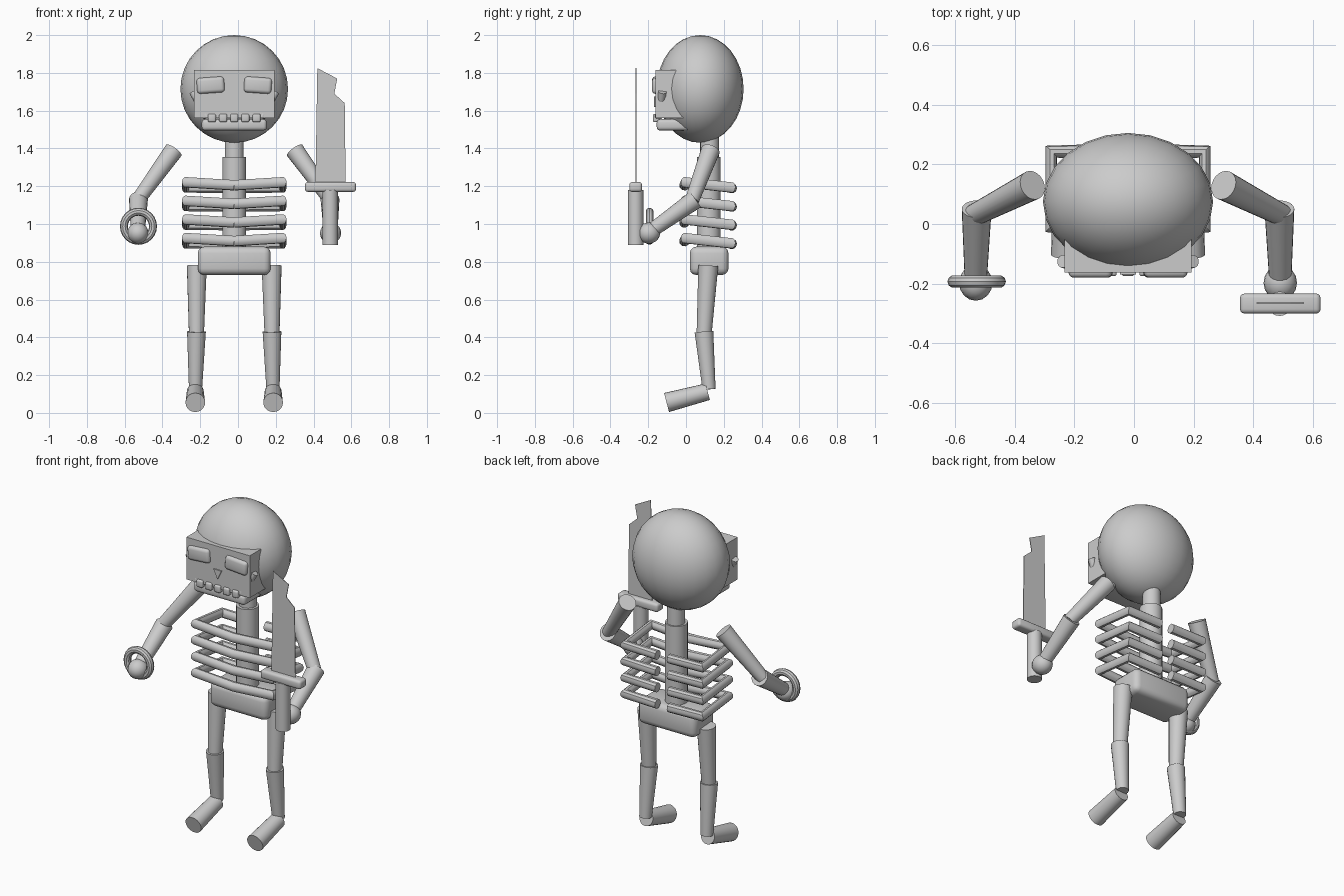
import bpy, bmesh, math
from mathutils import Vector

if "Cube" in bpy.data.objects:
    bpy.data.objects.remove(bpy.data.objects["Cube"])

CX = -0.02  # mirror line of the body

bone = bpy.data.materials.new("bone grey")
bone.diffuse_color = (0.6, 0.6, 0.6, 1)
bone.use_nodes = True
bone.node_tree.nodes["Principled BSDF"].inputs["Base Color"].default_value = bone.diffuse_color


def finish(obj, name, smooth=True):
    obj.name = name
    obj.data.materials.clear()
    obj.data.materials.append(bone)
    if smooth:
        bpy.ops.object.select_all(action='DESELECT')
        obj.select_set(True)
        bpy.context.view_layer.objects.active = obj
        bpy.ops.object.shade_smooth_by_angle(angle=math.radians(35))
    return obj


def mesh_object(name, bm, smooth=True):
    me = bpy.data.meshes.new(name)
    bmesh.ops.recalc_face_normals(bm, faces=bm.faces)
    bm.to_mesh(me)
    bm.free()
    obj = bpy.data.objects.new(name, me)
    bpy.context.collection.objects.link(obj)
    return finish(obj, name, smooth)


def limb(name, a, b, ra, rb, sides=20):
    """Tapered cylinder from point a to point b."""
    a, b = Vector(a), Vector(b)
    bm = bmesh.new()
    bmesh.ops.create_cone(bm, cap_ends=True, segments=sides, radius1=ra,
                          radius2=rb, depth=(b - a).length)
    obj = mesh_object(name, bm)
    obj.rotation_euler = (b - a).to_track_quat('Z', 'Y').to_euler()
    obj.location = (a + b) / 2
    return obj


def box(name, lo, hi, bevel=0.0, tilt=0.0):
    """Box between two corners, with optional rounded edges."""
    lo, hi = Vector(lo), Vector(hi)
    bm = bmesh.new()
    bmesh.ops.create_cube(bm, size=1)
    bmesh.ops.scale(bm, vec=hi - lo, verts=bm.verts)
    if bevel:
        bmesh.ops.bevel(bm, geom=bm.edges[:], offset=bevel, segments=3,
                        profile=0.5, affect='EDGES')
    obj = mesh_object(name, bm)
    obj.location = (lo + hi) / 2
    obj.rotation_euler.y = tilt
    return obj


def ball(name, center, size, segments=24, rings=16):
    bm = bmesh.new()
    bmesh.ops.create_uvsphere(bm, u_segments=segments, v_segments=rings, radius=1)
    bmesh.ops.scale(bm, vec=size, verts=bm.verts)
    obj = mesh_object(name, bm)
    obj.location = center
    return obj


def prism(name, outline, y0, y1):
    """Extrude an x-z outline along y."""
    bm = bmesh.new()
    face = bm.faces.new([bm.verts.new((x, y0, z)) for x, z in outline])
    ext = bmesh.ops.extrude_face_region(bm, geom=[face])
    moved = [v for v in ext['geom'] if isinstance(v, bmesh.types.BMVert)]
    bmesh.ops.translate(bm, vec=(0, y1 - y0, 0), verts=moved)
    return mesh_object(name, bm, smooth=False)


def tube(name, points, radius):
    """Round tube with mitred corners along a path."""
    cu = bpy.data.curves.new(name, 'CURVE')
    cu.dimensions = '3D'
    cu.bevel_depth = radius
    cu.bevel_resolution = 3
    cu.use_fill_caps = True
    sp = cu.splines.new('POLY')
    sp.points.add(len(points) - 1)
    for p, co in zip(sp.points, points):
        p.co = (*co, 1)
    obj = bpy.data.objects.new(name, cu)
    bpy.context.collection.objects.link(obj)
    bpy.ops.object.select_all(action='DESELECT')
    obj.select_set(True)
    bpy.context.view_layer.objects.active = obj
    bpy.ops.object.convert(target='MESH')
    return finish(bpy.context.object, name)


# Skull and face
ball("skull", (CX, 0.075, 1.715), (0.285, 0.23, 0.285))
box("face_plate", (CX - 0.212, -0.162, 1.56), (CX + 0.212, 0.06, 1.815))
box("jaw", (CX - 0.172, -0.155, 1.495), (CX + 0.172, 0.02, 1.555), 0.018)
prism("nose", [(CX - 0.027, 1.675), (CX + 0.027, 1.675), (CX, 1.62)], -0.169, -0.16)
for i in range(5):
    x = CX + (i - 2) * 0.059
    box("tooth", (x - 0.021, -0.175, 1.539), (x + 0.021, -0.13, 1.583), 0.009)

# Neck, spine and pelvis
limb("neck", (CX, 0.125, 1.34), (CX, 0.125, 1.52), 0.05, 0.05)
limb("spine", (CX, 0.12, 0.85), (CX, 0.12, 1.355), 0.063, 0.063)
box("pelvis", (CX - 0.193, 0.02, 0.73), (CX + 0.193, 0.225, 0.88), 0.035)

# Paired parts on both sides of the body
for s, side in ((-1, "right"), (1, "left")):
    def P(x, y, z):
        return (CX + s * x, y, z)

    eye = P(0.125, 0, 0)[0]
    box(side + "_eye", (eye - 0.073, -0.18, 1.693), (eye + 0.073, -0.14, 1.777),
        0.018, s * math.radians(4))
    limb(side + "_cheekbone", P(0.218, -0.125, 1.70), P(0.145, -0.145, 1.565), 0.022, 0.02, 12)

    for i in range(4):
        z = 1.215 - i * 0.0985
        tube(side + "_rib", [P(0.04, 0.242, z - 0.025), P(0.257, 0.242, z - 0.022),
                             P(0.257, -0.008, z + 0.006), P(0, -0.008, z - 0.01)], 0.028)

    limb(side + "_upper_arm", P(0.32, 0.13, 1.39), P(0.515, 0.03, 1.12), 0.05, 0.037)
    limb(side + "_forearm", P(0.507, 0.05, 1.13), P(0.51, -0.19, 0.96), 0.05, 0.037)
    ball(side + "_hand", P(0.51, -0.197, 0.952), (0.056, 0.06, 0.056), 16, 10)

    limb(side + "_thigh", P(0.198, 0.118, 0.78), P(0.2, 0.096, 0.42), 0.053, 0.04)
    limb(side + "_shin", P(0.2, 0.095, 0.43), P(0.205, 0.122, 0.125), 0.05, 0.035)
    limb(side + "_foot", P(0.206, 0.115, 0.112), P(0.206, -0.103, 0.055), 0.045, 0.052)

# Ring held in the right hand
bpy.ops.mesh.primitive_torus_add(major_radius=0.077, minor_radius=0.021,
                                 major_segments=24, minor_segments=10,
                                 location=(-0.527, -0.193, 0.988),
                                 rotation=(math.pi / 2, 0, 0))
finish(bpy.context.object, "hand_ring")

# Broken sword held in the left hand
prism("sword_blade", [(0.41, 1.21), (0.57, 1.21), (0.565, 1.64), (0.51, 1.69),
                      (0.525, 1.77), (0.42, 1.825)], -0.267, -0.263)
box("sword_guard", (0.355, -0.3, 1.17), (0.625, -0.233, 1.222), 0.015)
limb("sword_grip", (0.488, -0.267, 0.89), (0.488, -0.267, 1.18), 0.041, 0.041)
